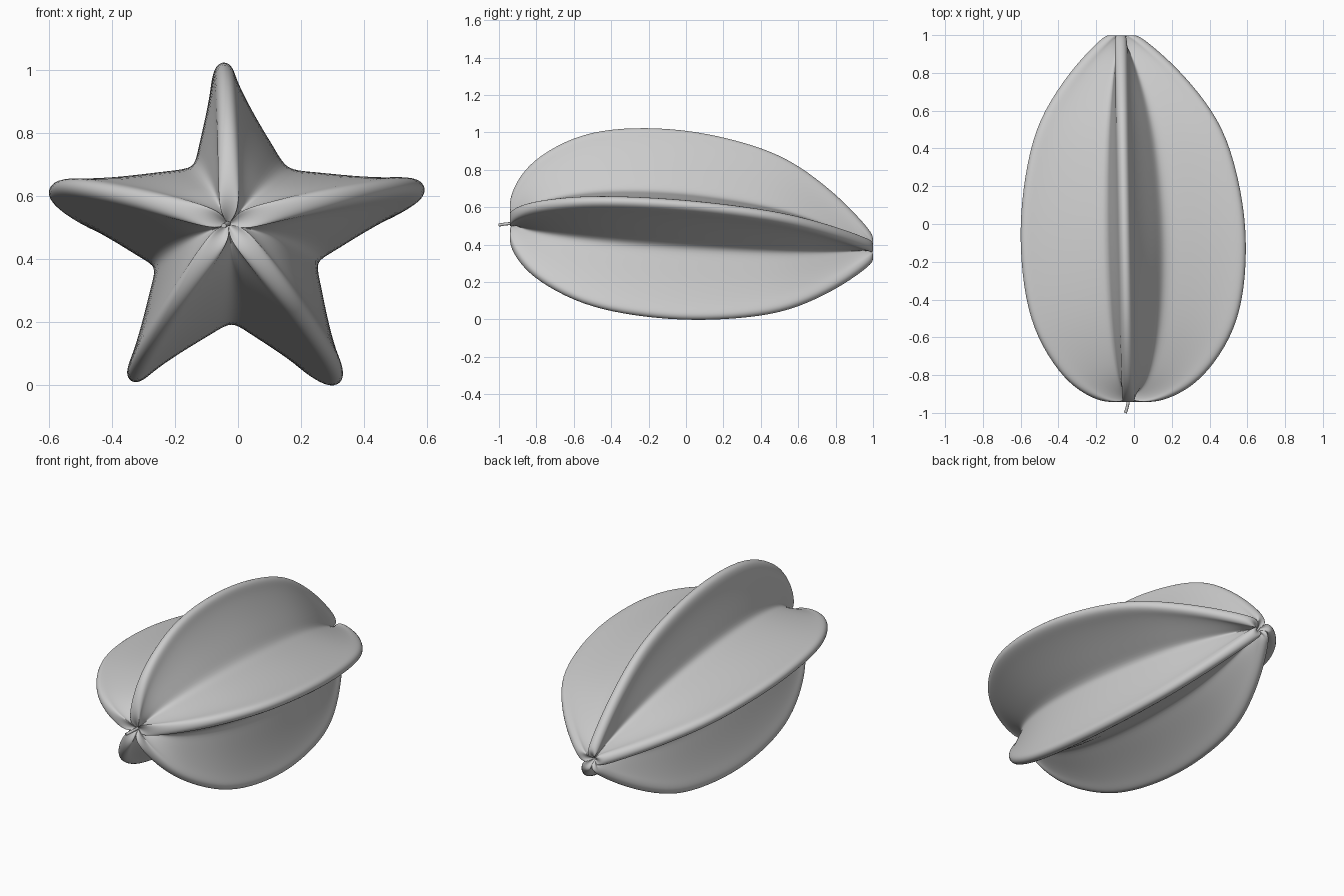
import bpy
import bmesh
from math import sin, cos, radians
from mathutils import Vector

cube = bpy.data.objects.get("Cube")
if cube:
    bpy.data.objects.remove(cube, do_unlink=True)

skin = bpy.data.materials.new("pale grey skin")
skin.use_nodes = True
GREY = (0.6, 0.6, 0.6, 1)
skin.diffuse_color = GREY
skin.node_tree.nodes["Principled BSDF"].inputs["Base Color"].default_value = GREY

# Counter-clockwise: rib direction and radius, then the valley that follows it
RIBS = [(-124, .53, -82, .245), (-50, .585, -11, .3), (15, .67, 48, .305),
        (90, .575, 112, .25), (163, .585, 197, .22)]
# Stations along the fruit: rib y, rib ratio, valley y, valley ratio
STATIONS = [(-.922, .05, -.905, .05), (-.946, .14, -.9, .13), (-.938, .28, -.885, .25),
            (-.885, .47, -.84, .42), (-.79, .655, -.76, .6), (-.6, .86, -.59, .8),
            (-.4, .96, -.4, .93), (-.15, 1, -.15, 1), (.1, .985, .1, .98),
            (.4, .89, .4, .86), (.6, .75, .6, .69), (.8, .5, .78, .45),
            (.91, .32, .88, .28), (.98, .19, .935, .16), (1.007, .115, .955, .08),
            (.985, .045, .96, .035)]


def axis(y):
    """Centre line, sloping gently down to the back."""
    t = (y + .92) / 1.9
    return Vector((-.03 - .04 * t, y, .51 - .135 * t))


def radial(angle):
    a = radians(angle)
    return Vector((cos(a), 0, sin(a)))


def section(yr, rr, yv, rv):
    """One star-shaped ring with rounded rib edges."""
    ring = []
    for i, (angle, size, after, after_size) in enumerate(RIBS):
        out, side = radial(angle), radial(angle + 90)
        r = size * rr
        s = min(1, r / .09)
        before, before_size = RIBS[i - 1][2:]
        halves = []
        for sign, mid, depth in ((-1, before, before_size), (1, after, after_size)):
            low = radial(mid) * depth * rv
            shoulder = out * (r - .045 * s) + side * sign * .035 * s
            half = [(low, yv)]
            # Slightly hollow flank rising to the rounded edge
            for f, hollow in ((.2, 1), (.55, .93), (.85, .9)):
                p = low.lerp(shoulder, f)
                p -= side * p.dot(side) * (1 - hollow)
                half.append((p, yv + (yr - yv) * f))
            half.append((shoulder, yr))
            half.append((out * (r - .012 * s) + side * sign * .024 * s, yr))
            halves.append(half)
        ring += halves[0] + [(out * r, yr)] + halves[1][:0:-1]
    return [axis(y) + p for p, y in ring]


# Ribbed fruit body
bm = bmesh.new()
rings = [[bm.verts.new(p) for p in section(*st)] for st in STATIONS]
count = len(rings[0])
for a, b in zip(rings, rings[1:]):
    for k in range(count):
        n = (k + 1) % count
        bm.faces.new((a[k], a[n], b[n], b[k]))
for ring, y in ((rings[0], -.9), (rings[-1], .955)):
    pole = bm.verts.new(axis(y))
    for k in range(count):
        bm.faces.new((ring[k], ring[(k + 1) % count], pole))
bmesh.ops.recalc_face_normals(bm, faces=bm.faces)
for face in bm.faces:
    face.smooth = True
mesh = bpy.data.meshes.new("fruit_body")
bm.to_mesh(mesh)
bm.free()
mesh.materials.append(skin)
body = bpy.data.objects.new("fruit_body", mesh)
bpy.context.collection.objects.link(body)
sub = body.modifiers.new("smooth skin", 'SUBSURF')
sub.levels = sub.render_levels = 2

# Thin bent stem at the front
curve = bpy.data.curves.new("stem", 'CURVE')
curve.dimensions = '3D'
curve.bevel_depth = .008
curve.use_fill_caps = True
path = curve.splines.new('BEZIER')
points = [(-.03, -.88, .51), (-.032, -.95, .512), (-.045, -1, .505)]
path.bezier_points.add(len(points) - 1)
for bp, co in zip(path.bezier_points, points):
    bp.co = co
    bp.handle_left_type = bp.handle_right_type = 'AUTO'
curve.materials.append(skin)
bpy.context.collection.objects.link(bpy.data.objects.new("stem", curve))
